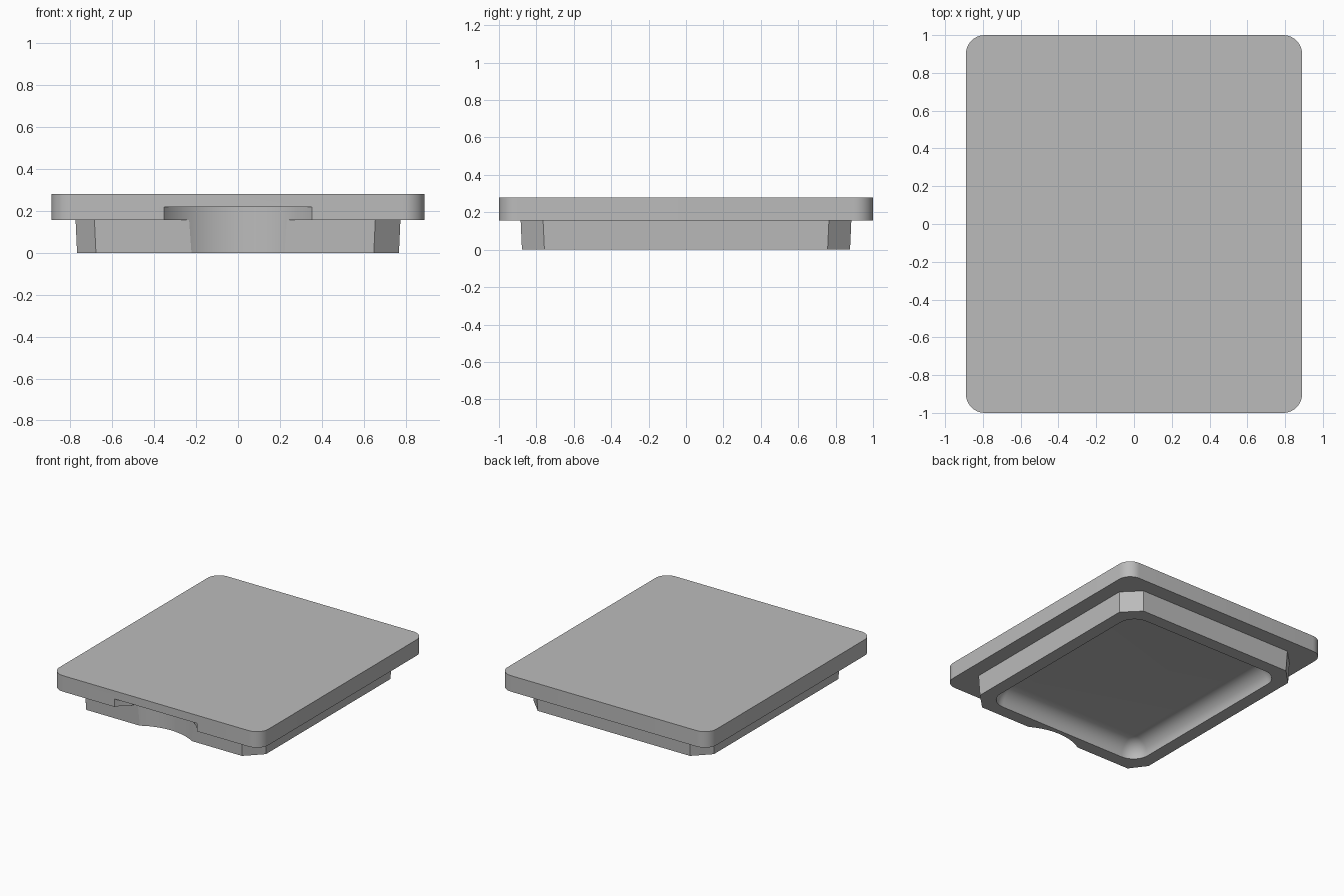
import bpy
import bmesh
from math import sin, cos, pi

cube = bpy.data.objects.get("Cube")
if cube:
    bpy.data.objects.remove(cube, do_unlink=True)

grey = bpy.data.materials.new("plain grey")
grey.use_nodes = True
grey.diffuse_color = (0.5, 0.5, 0.5, 1)
grey.node_tree.nodes["Principled BSDF"].inputs["Base Color"].default_value = (0.5, 0.5, 0.5, 1)


def rounded_rect(hx, hy, r, steps=10):
    """Counter-clockwise outline with round corners."""
    pts = []
    for i, (sx, sy) in enumerate([(1, 1), (-1, 1), (-1, -1), (1, -1)]):
        for k in range(steps + 1):
            a = (i + k / steps) * pi / 2
            pts.append((sx * (hx - r) + r * cos(a), sy * (hy - r) + r * sin(a)))
    return pts


def loft(name, sections):
    """Closed solid through (outline, z) sections, bottom to top."""
    bm = bmesh.new()
    rings = [[bm.verts.new((x, y, z)) for x, y in pts] for pts, z in sections]
    for low, high in zip(rings, rings[1:]):
        n = len(low)
        for i in range(n):
            j = (i + 1) % n
            bm.faces.new((low[i], low[j], high[j], high[i]))
    bm.faces.new(rings[0][::-1])
    bm.faces.new(rings[-1])
    bmesh.ops.recalc_face_normals(bm, faces=bm.faces)
    mesh = bpy.data.meshes.new(name)
    bm.to_mesh(mesh)
    bm.free()
    mesh.materials.append(grey)
    obj = bpy.data.objects.new(name, mesh)
    bpy.context.collection.objects.link(obj)
    return obj


def combine(target, tool, operation):
    """Apply a boolean and discard the tool."""
    bpy.context.view_layer.objects.active = target
    mod = target.modifiers.new(operation, "BOOLEAN")
    mod.operation = operation
    mod.solver = "EXACT"
    mod.object = tool
    tool.hide_render = True
    bpy.ops.object.modifier_apply(modifier=mod.name)
    bpy.data.objects.remove(tool, do_unlink=True)


# Top plate with rounded corners
plate_outline = rounded_rect(0.89, 1.0, 0.1)
lid = loft("lid", [(plate_outline, 0.157), (plate_outline, 0.28)])


# Tapered skirt with chamfered corners
def skirt_outline(hx, hy):
    c = 0.12
    return [(hx, hy - c), (hx - c, hy), (c - hx, hy), (-hx, hy - c),
            (-hx, c - hy), (0.09 - hx, -hy), (hx - c, -hy), (hx, c - hy)]


skirt = loft("skirt", [(skirt_outline(0.768, 0.877), 0),
                       (skirt_outline(0.777, 0.886), 0.2)])
combine(lid, skirt, "UNION")

# Hollow underside with a rounded edge to its floor
fillet = 0.12
hollow_sections = [(rounded_rect(0.67, 0.78, 0.13), -0.05)]
for k in range(11):
    a = k / 10 * pi / 2
    inset = fillet * (1 - cos(a))
    hollow_sections.append((rounded_rect(0.67 - inset, 0.78 - inset, 0.13 - inset),
                            fillet * sin(a)))
combine(lid, loft("hollow_cutter", hollow_sections), "DIFFERENCE")

# Finger scoop in the front
scoop_outline = [(0.43 * cos(k * pi / 48), -1.245 + 0.43 * sin(k * pi / 48)) for k in range(96)]
combine(lid, loft("scoop_cutter", [(scoop_outline, -0.1), (scoop_outline, 0.218)]), "DIFFERENCE")

# Smooth curves, crisp edges
bpy.ops.object.select_all(action="DESELECT")
lid.select_set(True)
bpy.context.view_layer.objects.active = lid
bpy.ops.object.shade_smooth_by_angle(angle=pi / 6)
